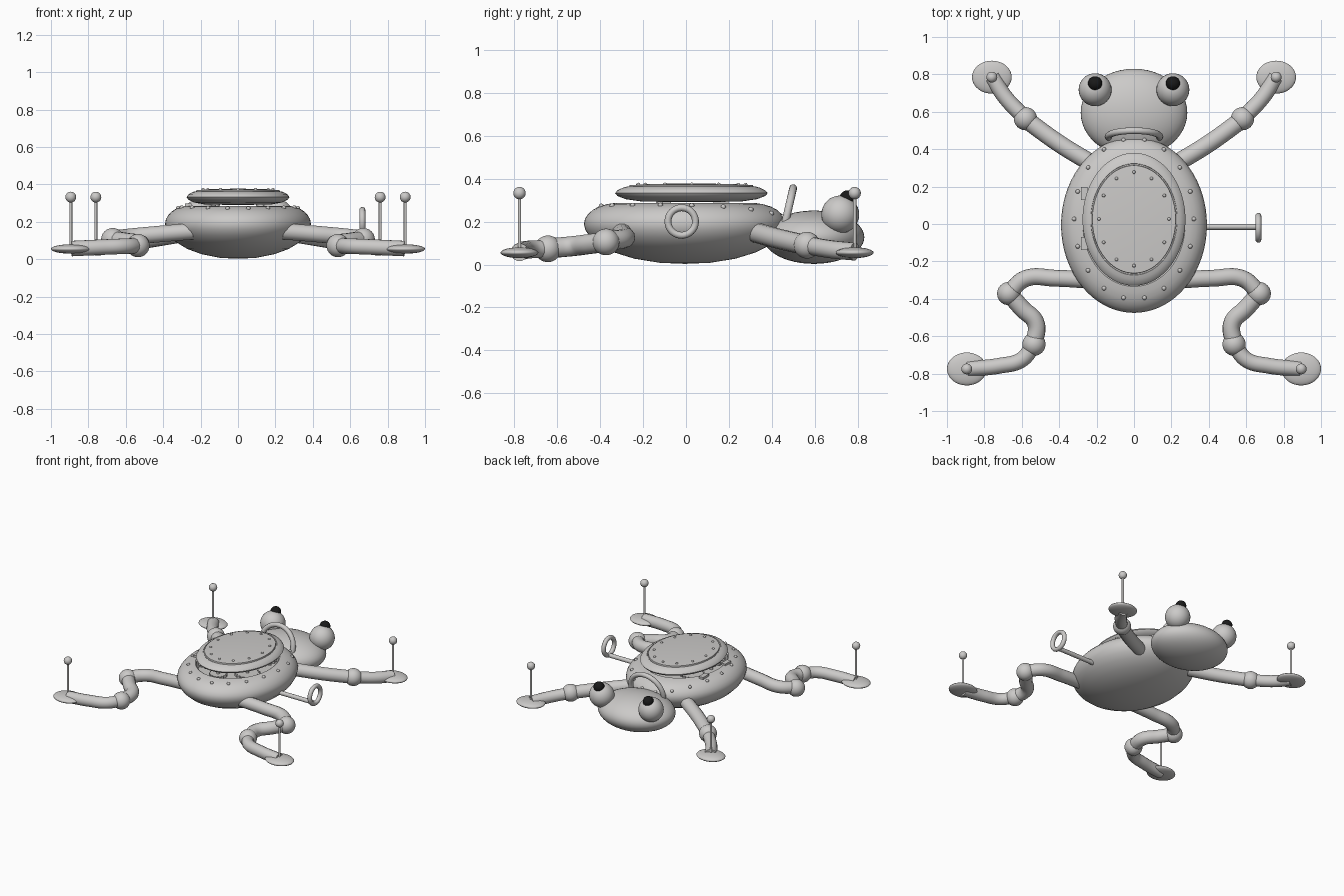
import bpy, bmesh, math
from mathutils import Vector, Matrix
from mathutils.bvhtree import BVHTree

if "Cube" in bpy.data.objects:
    bpy.data.objects.remove(bpy.data.objects["Cube"])


def material(name, rgb):
    m = bpy.data.materials.new(name)
    m.use_nodes = True
    m.diffuse_color = (*rgb, 1)
    m.node_tree.nodes["Principled BSDF"].inputs["Base Color"].default_value = (*rgb, 1)
    return m


GREY = material("pale grey metal", (0.6, 0.59, 0.58))
BLACK = material("pupil black", (0.01, 0.01, 0.01))


def finish(name, bm, mat=GREY, angle=40):
    bmesh.ops.recalc_face_normals(bm, faces=bm.faces)
    me = bpy.data.meshes.new(name)
    bm.to_mesh(me)
    bm.free()
    ob = bpy.data.objects.new(name, me)
    bpy.context.collection.objects.link(ob)
    me.materials.append(mat)
    smooth(ob, angle)
    return ob


def smooth(ob, angle=40):
    bpy.ops.object.select_all(action='DESELECT')
    ob.select_set(True)
    bpy.context.view_layer.objects.active = ob
    bpy.ops.object.shade_smooth_by_angle(angle=math.radians(angle))


def ball(name, centre, radii, mat=GREY, seg=32):
    bm = bmesh.new()
    bmesh.ops.create_uvsphere(bm, u_segments=seg, v_segments=seg // 2, radius=1)
    bmesh.ops.transform(bm, verts=bm.verts,
                        matrix=Matrix.Translation(centre) @ Matrix.Diagonal((*radii, 1)))
    return finish(name, bm, mat, 60)


def oval_lathe(name, profile, rx, ry, cy, seg=72):
    """Turn (radius fraction, z) points around an oval."""
    bm = bmesh.new()
    verts = [bm.verts.new((r * rx, 0, z)) for r, z in profile]
    edges = [bm.edges.new(p) for p in zip(verts, verts[1:])]
    bmesh.ops.spin(bm, geom=verts + edges, cent=(0, 0, 0), axis=(0, 0, 1),
                   angle=math.tau, steps=seg, use_duplicate=False)
    bmesh.ops.remove_doubles(bm, verts=bm.verts, dist=1e-5)
    for v in bm.verts:
        v.co.y = v.co.y * ry / rx + cy
    return finish(name, bm)


def tube(name, points, radius):
    cu = bpy.data.curves.new(name, 'CURVE')
    cu.dimensions = '3D'
    cu.bevel_depth = radius
    cu.bevel_resolution = 5
    cu.resolution_u = 10
    cu.use_fill_caps = True
    sp = cu.splines.new('BEZIER')
    sp.bezier_points.add(len(points) - 1)
    for bp, p in zip(sp.bezier_points, points):
        bp.co = p
        bp.handle_left_type = bp.handle_right_type = 'AUTO'
    cu.materials.append(GREY)
    ob = bpy.data.objects.new(name, cu)
    bpy.context.collection.objects.link(ob)
    bpy.ops.object.select_all(action='DESELECT')
    ob.select_set(True)
    bpy.context.view_layer.objects.active = ob
    bpy.ops.object.convert(target='MESH')
    smooth(bpy.context.object)


def ring(name, centre, major, minor, rot):
    bpy.ops.mesh.primitive_torus_add(location=centre, rotation=rot, major_radius=major,
                                     minor_radius=minor, major_segments=48, minor_segments=12)
    ob = bpy.context.object
    ob.name = name
    ob.data.materials.append(GREY)
    smooth(ob, 60)


def rivets(name, target, rx, ry, cy, count, size):
    """Seat an oval of small domes on the surface below."""
    tree = BVHTree.FromObject(target, bpy.context.evaluated_depsgraph_get())
    bm = bmesh.new()
    for i in range(count):
        a = math.tau * i / count
        hit = tree.ray_cast(Vector((rx * math.cos(a), ry * math.sin(a) + cy, 1)), Vector((0, 0, -1)))
        bmesh.ops.create_uvsphere(bm, u_segments=12, v_segments=8, radius=size,
                                  matrix=Matrix.Translation(hit[0]))
    finish(name, bm, GREY, 60)


def gear(name, x, y, z, radius, teeth):
    bm = bmesh.new()
    n = teeth * 4
    loop = [bm.verts.new((x + r * math.cos(i * math.tau / n), y + r * math.sin(i * math.tau / n), z))
            for i in range(n) for r in [radius if i % 4 < 2 else radius * 0.84]]
    face = bm.faces.new(loop)
    top = bmesh.ops.extrude_face_region(bm, geom=[face])["geom"]
    bmesh.ops.translate(bm, vec=(0, 0, 0.018), verts=[v for v in top if isinstance(v, bmesh.types.BMVert)])
    finish(name, bm, GREY, 30)
    tube(name + "_axle", [(x, y, 0.2), (x, y, z + 0.03)], 0.012)


# Shell with an open top and a cavity floor
body = oval_lathe("body_shell", [
    (0, 0.003), (0.25, 0.008), (0.5, 0.027), (0.7, 0.056), (0.85, 0.092), (0.94, 0.128),
    (0.985, 0.16), (1, 0.188), (0.99, 0.212), (0.96, 0.234), (0.91, 0.255), (0.85, 0.27),
    (0.77, 0.281), (0.7, 0.286), (0.68, 0.28), (0.68, 0.2), (0, 0.2)], 0.39, 0.47, -0.005)
rivets("body_rivets", body, 0.32, 0.428, 0.027, 18, 0.012)

# Raised lid with a stepped top plate
lid = oval_lathe("lid", [
    (0, 0.29), (0.65, 0.293), (0.86, 0.304), (0.97, 0.319), (1, 0.332), (0.97, 0.345),
    (0.9, 0.357), (0.84, 0.363), (0.835, 0.359), (0.815, 0.359), (0.81, 0.369), (0.6, 0.374),
    (0, 0.378)], 0.275, 0.355, 0.025)
rivets("lid_rivets", lid, 0.187, 0.25, 0.027, 12, 0.009)

# Clockwork in the cavity
for i, (x, y, r) in enumerate([(0.15, -0.1, 0.09), (0.1, 0.14, 0.11), (-0.13, -0.12, 0.1),
                               (-0.14, 0.12, 0.085), (0, -0.24, 0.065)]):
    gear("gear_%d" % (i + 1), x, y, 0.245 + 0.008 * (i % 3), r, 16)

# Hinge plates
for name, y in (("front_hinge", -0.105), ("rear_hinge", 0.163)):
    bm = bmesh.new()
    bmesh.ops.create_cube(bm, size=1, matrix=Matrix.Translation((-0.265, y, 0.289))
                          @ Matrix.Diagonal((0.035, 0.07, 0.016, 1)))
    finish(name, bm)

# Neck ring and winding key
ring("neck_ring", (0, 0.468, 0.222), 0.137, 0.018, (math.radians(77), 0, 0))
tube("key_shaft", [(0.3, -0.015, 0.135), (0.668, -0.015, 0.135)], 0.016)
ring("key_ring", (0.665, -0.02, 0.2), 0.064, 0.016, (0, math.pi / 2, 0))

# Head
ball("head", (0, 0.595, 0.127), (0.285, 0.235, 0.124), seg=48)

for side, s in (("left", 1), ("right", -1)):
    def at(*pts):
        return [(s * x, y, z) for x, y, z in pts]

    # Eyes
    ball(side + "_eye", (s * 0.208, 0.718, 0.233), (0.088,) * 3)
    ball(side + "_pupil", (s * 0.208, 0.752, 0.307), (0.038,) * 3, BLACK, 24)

    # Arm at the head end
    tube(side + "_upper_arm", at((0.22, 0.32, 0.15), (0.4, 0.43, 0.12), (0.58, 0.56, 0.09)), 0.047)
    ball(side + "_elbow", (s * 0.58, 0.563, 0.09), (0.062,) * 3)
    tube(side + "_forearm", at((0.58, 0.563, 0.09), (0.69, 0.68, 0.07), (0.757, 0.785, 0.06)), 0.042)

    # Bent leg at the tail end
    tube(side + "_thigh", at((0.24, -0.3, 0.15), (0.42, -0.29, 0.135), (0.58, -0.292, 0.12),
                             (0.67, -0.37, 0.11)), 0.045)
    ball(side + "_knee", (s * 0.67, -0.372, 0.105), (0.062,) * 3)
    tube(side + "_shin", at((0.67, -0.37, 0.105), (0.6, -0.45, 0.095), (0.525, -0.53, 0.085),
                            (0.535, -0.645, 0.075)), 0.047)
    ball(side + "_ankle", (s * 0.535, -0.643, 0.073), (0.062,) * 3)
    tube(side + "_lower_leg", at((0.535, -0.643, 0.073), (0.6, -0.725, 0.07), (0.72, -0.758, 0.065),
                                 (0.89, -0.775, 0.057)), 0.042)

    # Oval feet with knobbed pins
    for part, x, y in (("hand", 0.76, 0.785), ("foot", 0.894, -0.775)):
        ball(side + "_" + part, (s * x, y, 0.055), (0.106, 0.088, 0.025), seg=40)
        tube(side + "_" + part + "_pin", at((x, y, 0.055), (x, y, 0.33)), 0.008)
        ball(side + "_" + part + "_knob", (s * x, y, 0.332), (0.029,) * 3, seg=20)
